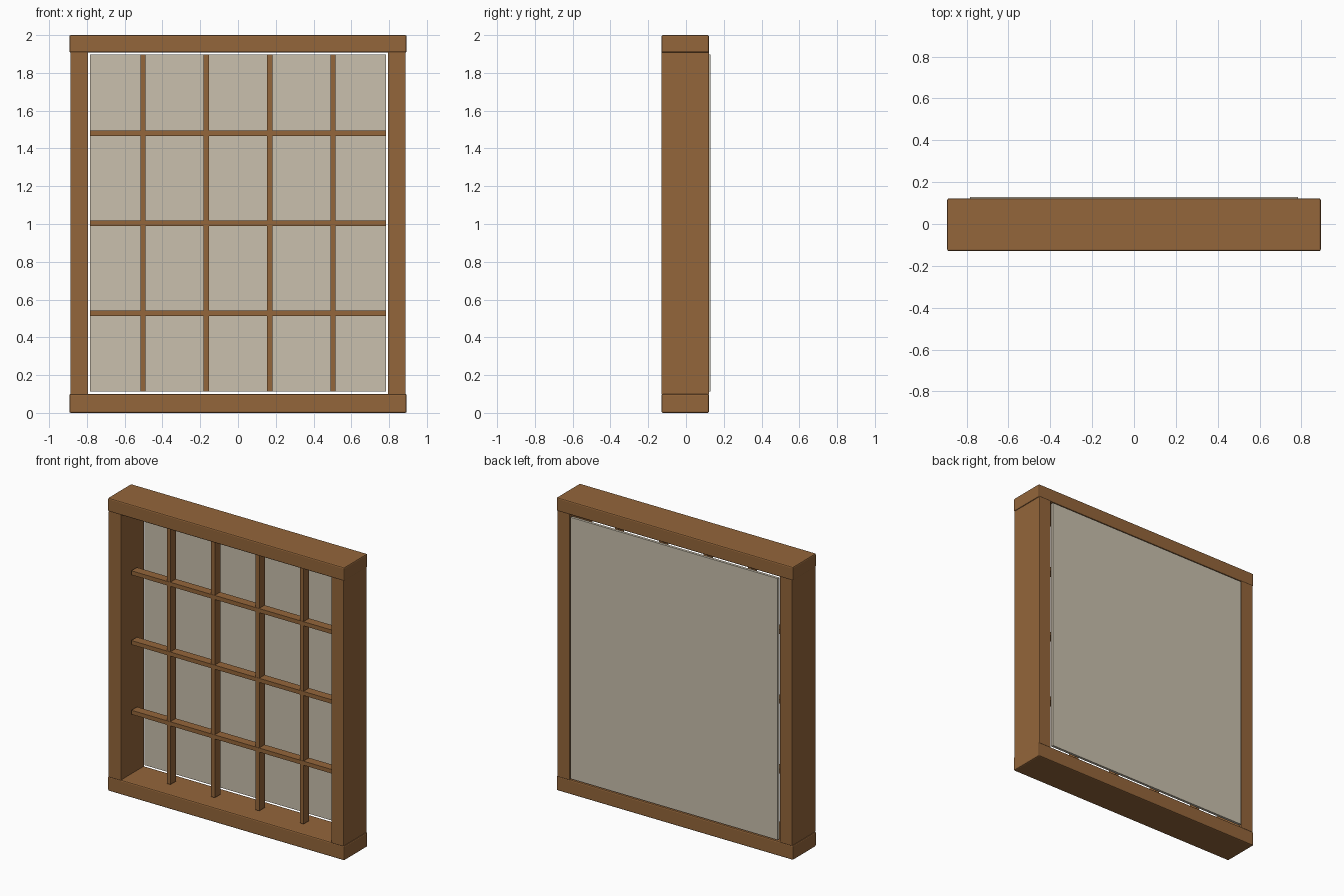
import bpy

if "Cube" in bpy.data.objects:
    bpy.data.objects.remove(bpy.data.objects["Cube"])


def material(name, rgb):
    m = bpy.data.materials.new(name)
    m.diffuse_color = (*rgb, 1.0)
    m.use_nodes = True
    m.node_tree.nodes["Principled BSDF"].inputs["Base Color"].default_value = m.diffuse_color
    return m


wood = material("warm_wood", (0.296, 0.132, 0.043))
pane_mat = material("pale_beige", (0.59, 0.53, 0.42))


def box(name, x, y, z, mat, bevel=0.0):
    """Box from (min, max) ranges on each axis, with optional rounded edges."""
    centre = [(r[0] + r[1]) / 2 for r in (x, y, z)]
    bpy.ops.mesh.primitive_cube_add(size=1, location=centre)
    o = bpy.context.object
    o.name = name
    o.scale = [r[1] - r[0] for r in (x, y, z)]
    bpy.ops.object.transform_apply(location=False, rotation=False, scale=True)
    o.data.materials.append(mat)
    if bevel:
        b = o.modifiers.new("rounded_edges", "BEVEL")
        b.width = bevel
        b.segments = 2
    return o


DEPTH = (-0.13, 0.122)

# Outer frame: full-width rails with slightly inset stiles between them
box("bottom_rail", (-0.893, 0.893), DEPTH, (0, 0.10), wood, 0.008)
box("top_rail", (-0.893, 0.893), DEPTH, (1.907, 2.0), wood, 0.008)
for side, name in ((-1, "left_stile"), (1, "right_stile")):
    xs = sorted((side * 0.793, side * 0.888))
    box(name, xs, DEPTH, (0.095, 1.912), wood, 0.005)

# Thin back pane, leaving a narrow gap to the frame
box("back_pane", (-0.783, 0.783), (0.112, 0.13), (0.112, 1.897), pane_mat)

# Lattice bars
HALF = 0.014
for i in range(4):
    cx = -0.503 + i * 0.3353
    box(f"vertical_bar_{i + 1}", (cx - HALF, cx + HALF), (-0.03, 0.03),
        (0.112, 1.897), wood)
for i in range(3):
    cz = 0.528 + i * 0.476
    box(f"horizontal_bar_{i + 1}", (-0.783, 0.783), (-0.032, 0.028),
        (cz - HALF, cz + HALF), wood)
